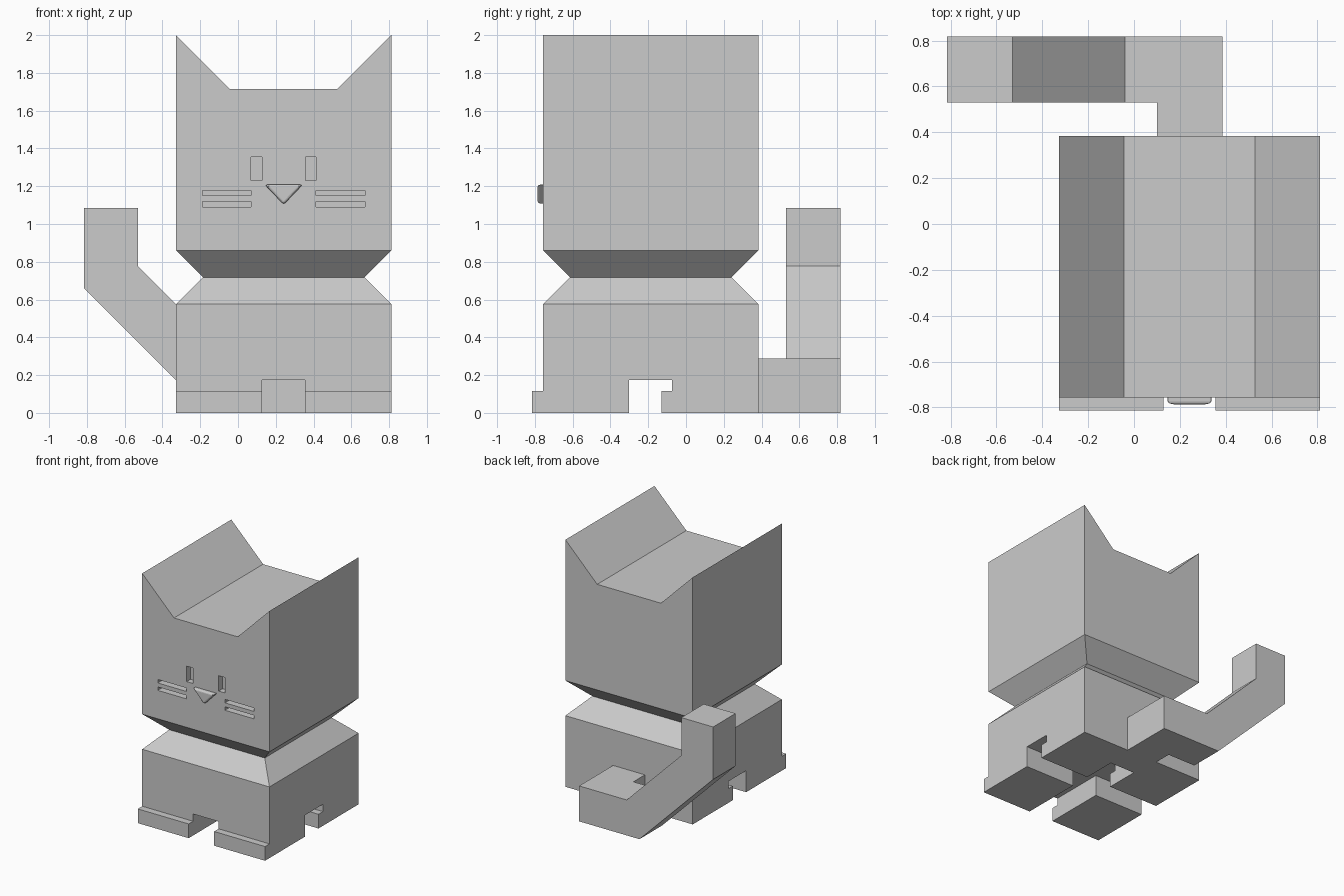
import bpy
import bmesh
from mathutils import Vector

old = bpy.data.objects.get("Cube")
if old:
    bpy.data.objects.remove(old, do_unlink=True)

GREY = (0.6, 0.6, 0.6, 1)
mat = bpy.data.materials.new("plain grey")
mat.use_nodes = True
mat.diffuse_color = GREY
mat.node_tree.nodes["Principled BSDF"].inputs["Base Color"].default_value = GREY

CX, CY = 0.242, -0.187      # centre of the body
HALF, NECK = 0.57, 0.428    # half widths of body and neck
FRONT, BACK = CY - HALF, CY + HALF


def finish(name, bm):
    bmesh.ops.recalc_face_normals(bm, faces=bm.faces)
    mesh = bpy.data.meshes.new(name)
    bm.to_mesh(mesh)
    bm.free()
    mesh.materials.append(mat)
    obj = bpy.data.objects.new(name, mesh)
    bpy.context.collection.objects.link(obj)
    return obj


def add_prism(bm, profile, y0, y1):
    """Extrude an (x, z) profile from y0 to y1."""
    face = bm.faces.new([bm.verts.new((x, y0, z)) for x, z in profile])
    new = bmesh.ops.extrude_face_region(bm, geom=[face])["geom"]
    verts = [v for v in new if isinstance(v, bmesh.types.BMVert)]
    bmesh.ops.translate(bm, verts=verts, vec=Vector((0, y1 - y0, 0)))
    return face


def add_box(bm, x0, x1, y0, y1, z0, z1):
    add_prism(bm, [(x0, z0), (x1, z0), (x1, z1), (x0, z1)], y0, y1)


def taper(bm, z):
    """Pull the corners at height z in to the neck."""
    for v in bm.verts:
        if abs(v.co.z - z) < 0.001:
            v.co.x = CX + (v.co.x - CX) * NECK / HALF
            v.co.y = CY + (v.co.y - CY) * NECK / HALF


def cut(obj, cutter):
    cutter.hide_render = True
    mod = obj.modifiers.new("cut", "BOOLEAN")
    mod.operation = "DIFFERENCE"
    mod.solver = "EXACT"
    mod.object = cutter
    bpy.context.view_layer.update()
    evaluated = obj.evaluated_get(bpy.context.evaluated_depsgraph_get())
    mesh = bpy.data.meshes.new_from_object(evaluated)
    obj.modifiers.clear()
    obj.data = mesh
    bpy.data.objects.remove(cutter, do_unlink=True)


# Head with pointed ears and a tapered chin
bm = bmesh.new()
ear = 0.285
add_prism(bm, [(CX - HALF, 0.86), (CX + HALF, 0.86), (CX + HALF, 2),
               (CX + ear, 1.715), (CX - ear, 1.715), (CX - HALF, 2)], FRONT, BACK)
floor = [f for f in bm.faces if all(abs(v.co.z - 0.86) < 0.001 for v in f.verts)]
new = bmesh.ops.extrude_face_region(bm, geom=floor)["geom"]
bmesh.ops.delete(bm, geom=floor, context="FACES")
for v in new:
    if isinstance(v, bmesh.types.BMVert):
        v.co.z = 0.718
taper(bm, 0.718)
head = finish("head", bm)

# Sunken eyes and whiskers
bm = bmesh.new()
for side in (-1, 1):
    for x0, x1, z0, z1 in ((0.115, 0.172, 1.23, 1.355),
                           (0.172, 0.43, 1.15, 1.178),
                           (0.172, 0.43, 1.09, 1.118)):
        a, b = sorted((CX + side * x0, CX + side * x1))
        add_box(bm, a, b, FRONT - 0.1, FRONT + 0.05, z0, z1)
cut(head, finish("face_cutter", bm))

# Nose
bm = bmesh.new()
add_prism(bm, [(CX - 0.1, 1.208), (CX + 0.1, 1.208), (CX, 1.103)],
          FRONT - 0.029, FRONT + 0.03)
nose = finish("nose", bm)
bevel = nose.modifiers.new("rounding", "BEVEL")
bevel.width = 0.013
bevel.segments = 3

# Body with sloped shoulders
bm = bmesh.new()
add_box(bm, CX - HALF, CX + HALF, FRONT, BACK, 0, 0.576)
top = max(bm.faces, key=lambda f: f.calc_center_median().z)
new = bmesh.ops.extrude_face_region(bm, geom=[top])["geom"]
bmesh.ops.delete(bm, geom=[top], context="FACES")
for v in new:
    if isinstance(v, bmesh.types.BMVert):
        v.co.z = 0.718
taper(bm, 0.718)
body = finish("body", bm)

# Gaps between the legs
gap = 0.114
for name, box in (("side_gap", (-1, 2, CY - gap, CY + gap)),
                  ("middle_gap", (CX - gap, CX + gap, -2, 0.15))):
    bm = bmesh.new()
    add_box(bm, *box, -0.2, 0.174)
    cut(body, finish(name, bm))

# Toes
for end, y in (("front", FRONT), ("back", CY + gap)):
    for side, x0, x1 in (("right", CX - HALF, CX - gap), ("left", CX + gap, CX + HALF)):
        bm = bmesh.new()
        add_box(bm, x0, x1, y - 0.057, y, 0, 0.115)
        finish(f"{end}_{side}_toe", bm)

# Tail root and bent tail
bm = bmesh.new()
add_box(bm, 0.1, 0.385, BACK, 0.53, 0, 0.287)
finish("tail_root", bm)
bm = bmesh.new()
add_prism(bm, [(0.385, 0), (0.385, 0.287), (-0.04, 0.287), (-0.53, 0.778),
               (-0.53, 1.085), (-0.815, 1.085), (-0.815, 0.66), (-0.155, 0)], 0.53, 0.817)
finish("tail", bm)
